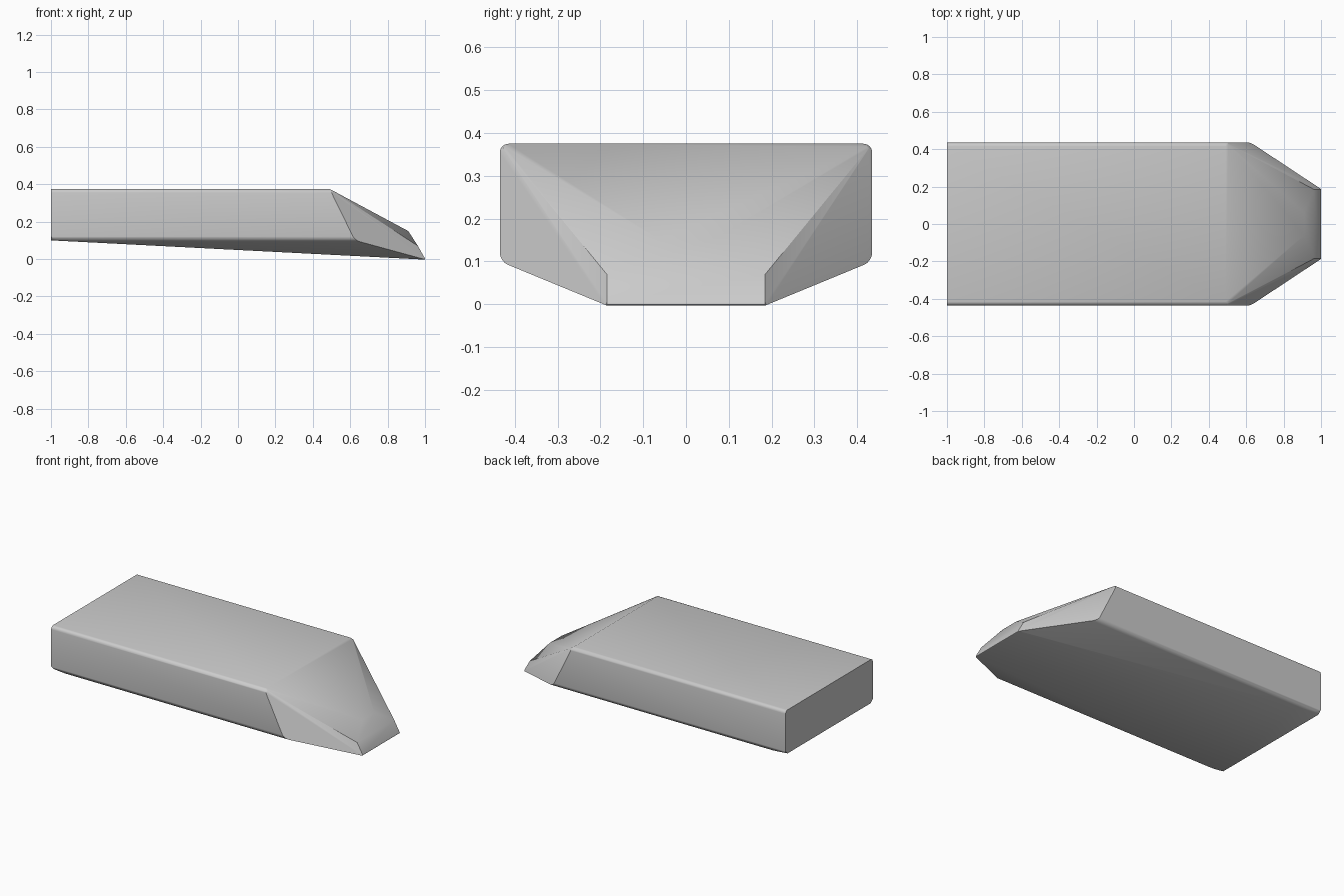
import bpy
import bmesh
from mathutils import Vector

cube = bpy.data.objects.get("Cube")
if cube:
    bpy.data.objects.remove(cube, do_unlink=True)

# Grey body colour
grey = bpy.data.materials.new("matte grey")
grey.use_nodes = True
colour = (0.6, 0.6, 0.6, 1)
grey.diffuse_color = colour
grey.node_tree.nodes["Principled BSDF"].inputs["Base Color"].default_value = colour

# Corners of one half of the wedge-nosed body, mirrored across y
corners = {
    "tail_top": (-1, 0.435, 0.375),
    "tail_low": (-1, 0.435, 0.1),
    "brow": (0.49, 0.435, 0.375),
    "cheek": (0.625, 0.435, 0.1),
    "nose_top": (0.91, 0.06, 0.15),
    "nose_side": (0.962, 0.185, 0.07),
    "nose_tip": (1.003, 0.185, -0.003),
}
bm = bmesh.new()
for x, y, z in corners.values():
    for side in (1, -1):
        bm.verts.new((x, y * side, z))
hull = bmesh.ops.convex_hull(bm, input=bm.verts)
bmesh.ops.dissolve_limit(bm, angle_limit=0.02, verts=bm.verts, edges=bm.edges)


def corner_name(vert):
    spot = Vector((vert.co.x, abs(vert.co.y), vert.co.z))
    return min(corners, key=lambda name: (Vector(corners[name]) - spot).length)


def round_edges(pairs, radius):
    edges = [e for e in bm.edges
             if {corner_name(v) for v in e.verts} in pairs
             and e.calc_length() > 0.3]
    bmesh.ops.bevel(bm, geom=edges, offset=radius, segments=4, profile=0.5,
                    affect='EDGES', clamp_overlap=True)


# Rounded long edges, then the softer nose edges
round_edges([{"tail_top", "brow"}, {"tail_low", "cheek"}], 0.02)
round_edges([{"nose_tip"}], 0.008)
bmesh.ops.recalc_face_normals(bm, faces=bm.faces)

mesh = bpy.data.meshes.new("wedge_body")
bm.to_mesh(mesh)
bm.free()
mesh.materials.append(grey)
body = bpy.data.objects.new("wedge_body", mesh)
bpy.context.collection.objects.link(body)

# Smooth the gentle slopes, keep the strong creases
bpy.ops.object.select_all(action='DESELECT')
body.select_set(True)
bpy.context.view_layer.objects.active = body
bpy.ops.object.shade_smooth_by_angle(angle=0.56)
